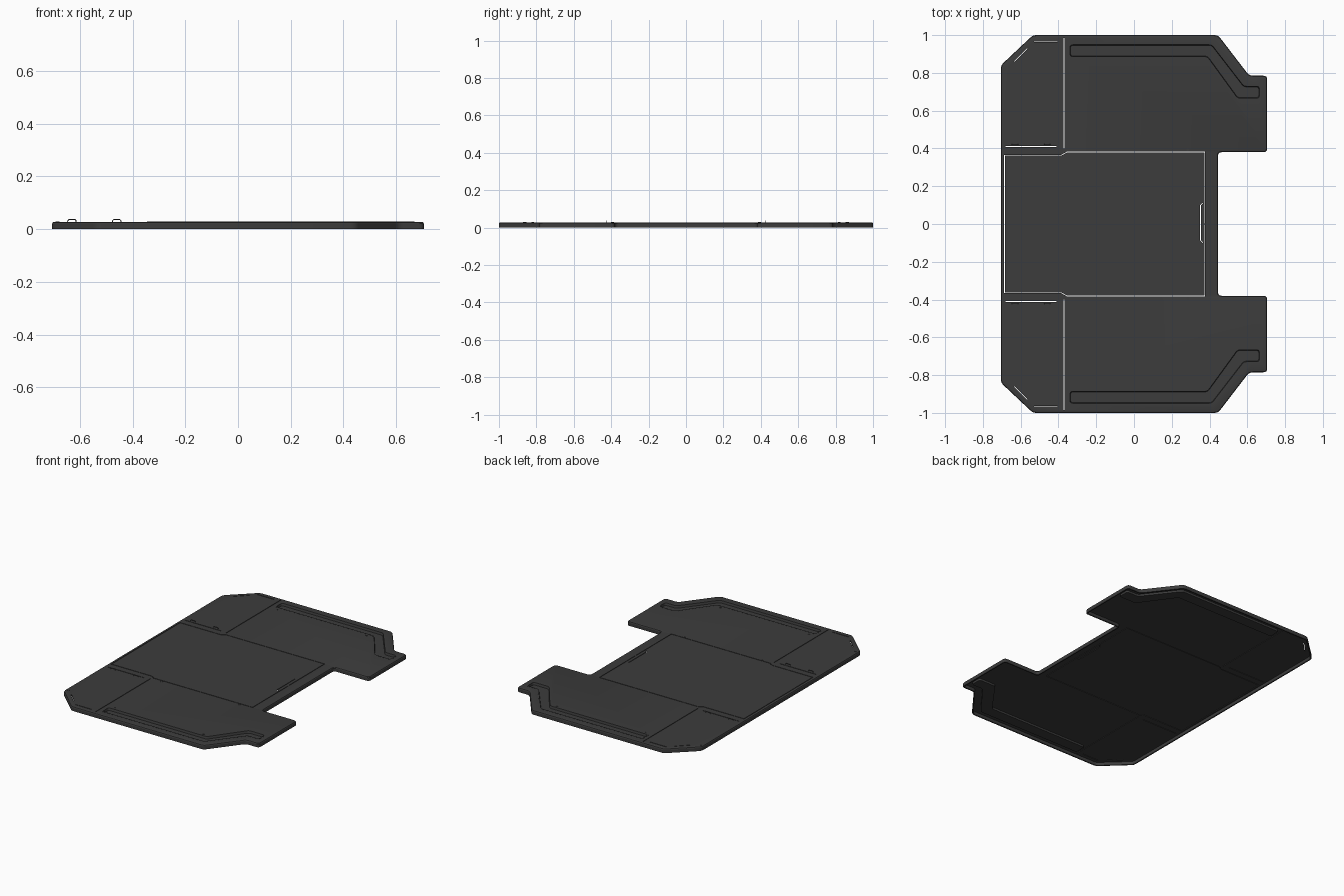
import bpy, bmesh, math
from mathutils import Vector

if "Cube" in bpy.data.objects:
    bpy.data.objects.remove(bpy.data.objects["Cube"])

TOP = 0.028
mat = bpy.data.materials.new("dark_grey")
mat.diffuse_color = (0.045, 0.045, 0.045, 1)
mat.use_nodes = True
mat.node_tree.nodes["Principled BSDF"].inputs["Base Color"].default_value = mat.diffuse_color


def offset(pts, d):
    """Inset a counter-clockwise polygon with mitred corners."""
    n, out = len(pts), []
    for i in range(n):
        p, a, b = (Vector(pts[j % n]) for j in (i, i - 1, i + 1))
        e1, e2 = (p - a).normalized(), (b - p).normalized()
        n1, n2 = Vector((-e1.y, e1.x)), Vector((-e2.y, e2.x))
        out.append(p + (n1 + n2) * d / (1 + n1.dot(n2)))
    return out


def rounded(pts, r, seg=4):
    n, out = len(pts), []
    for i in range(n):
        p, a, b = (Vector(pts[j % n]) for j in (i, i - 1, i + 1))
        u, v = (a - p).normalized(), (b - p).normalized()
        t = min(r, 0.4 * (a - p).length, 0.4 * (b - p).length)
        s, e = p + u * t, p + v * t
        for k in range(seg + 1):
            f = k / seg
            out.append(s * (1 - f) ** 2 + p * 2 * f * (1 - f) + e * f * f)
    return out


def mesh_object(name, bm):
    bmesh.ops.recalc_face_normals(bm, faces=bm.faces)
    me = bpy.data.meshes.new(name)
    bm.to_mesh(me)
    bm.free()
    me.materials.append(mat)
    ob = bpy.data.objects.new(name, me)
    bpy.context.collection.objects.link(ob)
    return ob


def loft(name, pts, rings, r=0):
    """Closed solid through rings of (inset, height)."""
    bm, loops = bmesh.new(), []
    for d, z in rings:
        ring = offset(pts, d)
        ring = rounded(ring, r) if r else ring
        loops.append([bm.verts.new((p.x, p.y, z)) for p in ring])
    n = len(loops[0])
    for a, b in zip(loops, loops[1:]):
        for i in range(n):
            j = (i + 1) % n
            bm.faces.new((a[i], a[j], b[j], b[i]))
    bm.faces.new(loops[0][::-1])
    bm.faces.new(loops[-1])
    return mesh_object(name, bm)


def ribbon(path, w):
    """Thin polygon that follows an open path."""
    left, right = [], []
    n = len(path)
    for i in range(n):
        p = Vector(path[i])
        e1 = (p - Vector(path[i - 1])).normalized() if i else None
        e2 = (Vector(path[i + 1]) - p).normalized() if i < n - 1 else None
        e1, e2 = e1 or e2, e2 or e1
        n1, n2 = Vector((-e1.y, e1.x)), Vector((-e2.y, e2.x))
        m = (n1 + n2) * (w / 2) / (1 + n1.dot(n2))
        left.append(p + m)
        right.append(p - m)
    return right + left[::-1]


def flip(pts):
    return [(x, -y) for x, y in pts][::-1]


def cut(ob, cutter):
    mod = ob.modifiers.new("cut", 'BOOLEAN')
    mod.operation, mod.solver, mod.object = 'DIFFERENCE', 'EXACT', cutter
    bpy.context.view_layer.objects.active = ob
    bpy.ops.object.modifier_apply(modifier=mod.name)
    bpy.data.objects.remove(cutter)


def cylinder(name, loc, r, h, axis='Z'):
    bm = bmesh.new()
    bmesh.ops.create_cone(bm, cap_ends=True, segments=12, radius1=r, radius2=r, depth=h)
    ob = mesh_object(name, bm)
    ob.location = loc
    if axis == 'Y':
        ob.rotation_euler.x = math.pi / 2
    return ob


# Deck plate: thin top sheet with a turned-down flange
half = [(0.445, 0.38), (0.705, 0.38), (0.705, 0.785), (0.61, 0.785),
        (0.445, 1.0), (-0.535, 1.0), (-0.705, 0.84)]
outline = half + flip(half)
deck = loft("deck_plate", outline, [(0, 0), (0, 0.021), (0.003, 0.026), (0.008, TOP)], 0.02)
cut(deck, loft("hollow_cutter", outline, [(0.008, -0.01), (0.008, 0.021)], 0.015))

# Centre panel seam and its latch slot
seam = [(0.375, 0.003), (0.375, 0.381), (-0.355, 0.381), (-0.385, 0.364), (-0.685, 0.364)]
grooves = [seam + flip(seam), [(0.365, 0.11), (0.352, 0.1), (0.352, -0.085), (0.365, -0.1)]]

# Side panel seams, hinge slits and edge slits
side = [[(-0.37, 0.4), (-0.37, 0.985)],
        [(-0.68, 0.41), (-0.41, 0.41)],
        [(-0.53, 0.965), (-0.405, 0.965)],
        [(-0.635, 0.86), (-0.565, 0.93)]]
grooves += side + [flip(s) for s in side]
for g in grooves:
    cut(deck, loft("groove_cutter", ribbon(g, 0.004), [(0, 0.017), (0, 0.05)]))

# Recessed side channels
channel = [(0.67, 0.66), (0.67, 0.735), (0.585, 0.735), (0.415, 0.955),
           (-0.345, 0.955), (-0.345, 0.88), (0.385, 0.88), (0.545, 0.66)]
for pts, label in ((channel, "back"), (flip(channel), "front")):
    cut(deck, loft("channel_cutter", pts, [(0.002, 0.01), (0.002, 0.05)], 0.015))
    loft("channel_tray_" + label, pts,
         [(0.001, 0.008), (0, TOP + 0.0005), (0.006, TOP + 0.0005), (0.009, 0.013)], 0.015)

for s in (1, -1):
    # Wire hinge loops
    for x in (-0.63, -0.46):
        cu = bpy.data.curves.new("hinge_loop", 'CURVE')
        cu.dimensions, cu.bevel_depth, cu.bevel_resolution = '3D', 0.0018, 1
        sp = cu.splines.new('POLY')
        path = [(-0.016, 0.022), (-0.016, 0.032), (-0.012, 0.036),
                (0.012, 0.036), (0.016, 0.032), (0.016, 0.022)]
        sp.points.add(len(path) - 1)
        for q, (dx, z) in zip(sp.points, path):
            q.co = (x + dx, s * 0.423, z, 1)
        cu.materials.append(mat)
        bpy.context.collection.objects.link(bpy.data.objects.new("hinge_loop", cu))
    # Screws on the deck
    for x, y in ((-0.29, 0.393), (0.285, 0.393), (-0.31, 0.86), (0.35, 0.865), (-0.685, 0.82)):
        cylinder("deck_screw", (x, s * y, TOP - 0.001), 0.007, 0.005)
    # Bolts on the side flange
    for x in (-0.5, -0.33, -0.14, 0.22):
        cylinder("flange_bolt", (x, s * 0.997, 0.014), 0.005, 0.006, 'Y')

bpy.ops.object.select_all(action='DESELECT')
for ob in bpy.data.objects:
    if ob.type == 'MESH':
        ob.select_set(True)
bpy.context.view_layer.objects.active = deck
bpy.ops.object.shade_smooth_by_angle(angle=math.radians(30))
